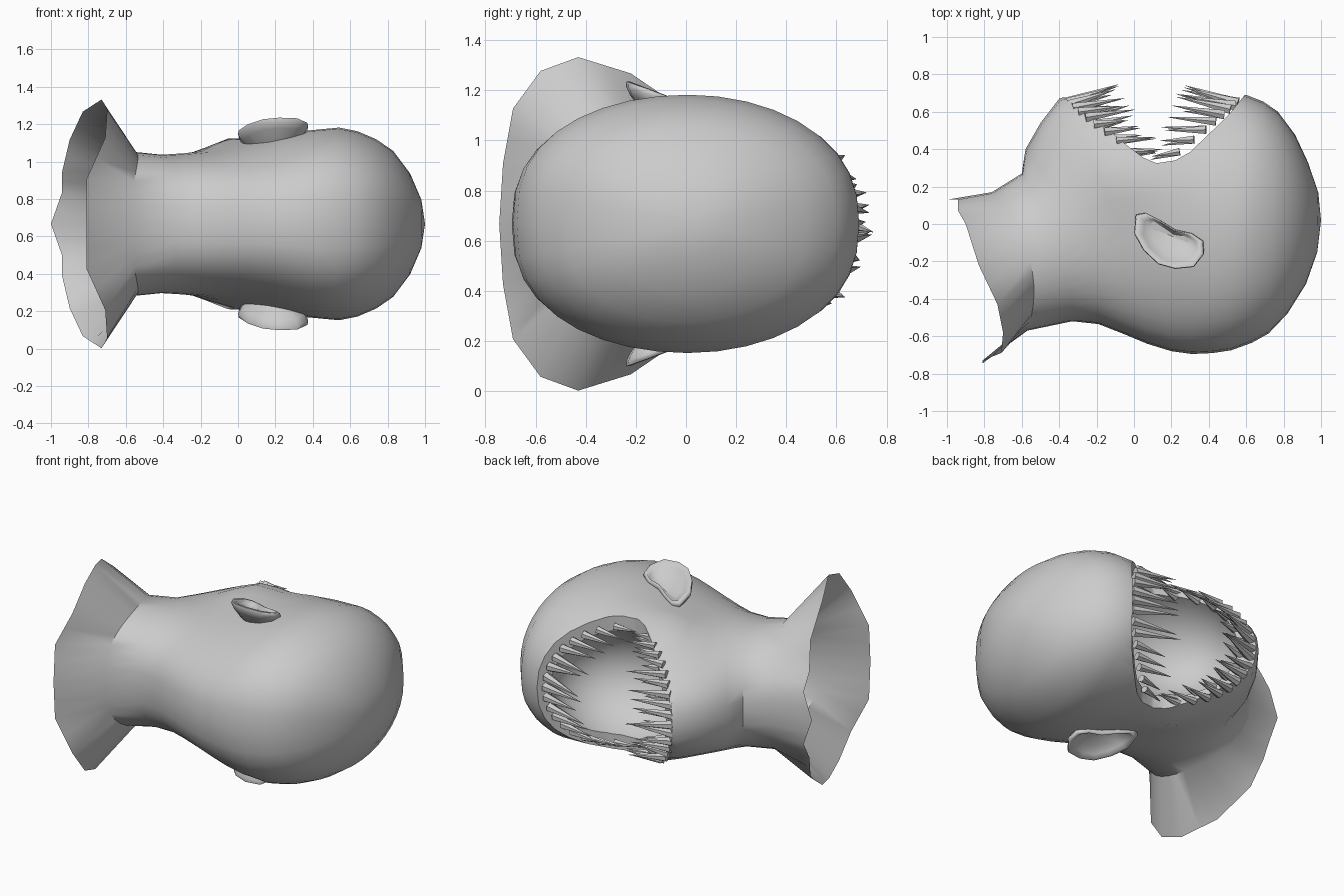
import bpy, bmesh, math, random
from mathutils import Vector, Matrix

if "Cube" in bpy.data.objects:
    bpy.data.objects.remove(bpy.data.objects["Cube"])

random.seed(4)
MID = 0.667          # height of the mirror plane
N = 18               # segments on each half ring

skin = bpy.data.materials.new("grey")
skin.diffuse_color = (0.6, 0.6, 0.6, 1)
skin.use_nodes = True
skin.node_tree.nodes["Principled BSDF"].inputs["Base Color"].default_value = skin.diffuse_color


def finish(bm, name, smooth=40):
    bmesh.ops.recalc_face_normals(bm, faces=bm.faces)
    me = bpy.data.meshes.new(name)
    bm.to_mesh(me)
    bm.free()
    me.materials.append(skin)
    ob = bpy.data.objects.new(name, me)
    bpy.context.collection.objects.link(ob)
    ob.location.z = MID
    bpy.ops.object.select_all(action='DESELECT')
    ob.select_set(True)
    bpy.context.view_layer.objects.active = ob
    bpy.ops.object.shade_smooth_by_angle(angle=math.radians(smooth))
    return ob


def bridge(bm, a, b):
    n = len(a)
    for i in range(n):
        bm.faces.new((a[i], a[(i + 1) % n], b[(i + 1) % n], b[i]))


def fan(bm, ring, co):
    c = bm.verts.new(co)
    for i in range(len(ring)):
        bm.faces.new((ring[i], ring[(i + 1) % len(ring)], c))


def full(half):
    """Mirror a half ring running from back to front."""
    return half + [Vector((p.x, p.y, -p.z)) for p in half[-2:0:-1]]


# flared ragged neck edge, from nape to throat
rim = [Vector(p) for p in (
    (-.81, -.745, 0), (-.81, -.73, .24), (-.71, -.69, .46), (-.70, -.58, .61),
    (-.73, -.43, .665), (-.83, -.22, .60), (-.90, 0, .45), (-.94, .07, .28),
    (-.94, .13, .17), (-1, .13, 0))]
half = [rim[0]]
for a, b in zip(rim, rim[1:]):
    half += [(a + b) / 2, b]
rings = [full(half)]

# head rings: back x, back y, front x, front y, side x, half width
for bx, by, fx, fy, mx, w in (
        (-.57, -.57, -.76, .17, -.555, .385), (-.33, -.52, -.60, .27, -.41, .37),
        (-.19, -.535, -.58, .40, -.28, .378), (-.05, -.59, -.50, .54, -.19, .387),
        (.07, -.64, -.40, .67, -.09, .405), (.20, -.68, -.25, .72, .03, .43),
        (.31, -.695, .10, .73, .20, .465), (.42, -.69, .42, .71, .38, .50),
        (.52, -.675, .60, .69, .54, .515), (.63, -.635, .69, .655, .64, .495),
        (.72, -.585, .77, .60, .74, .452), (.82, -.48, .86, .48, .83, .39),
        (.92, -.32, .93, .33, .92, .27), (.98, -.15, .985, .17, .98, .13)):
    half = []
    for i in range(N + 1):
        t = math.pi * i / N
        s, sn = (1 - math.cos(t)) / 2, max(0, math.sin(t))
        x = bx + (fx - bx) * s + (mx - (bx + fx) / 2) * sn ** 2
        y = by + (fy - by) * s
        # fuller at the back, with a swelling at the jaw corner
        z = w * sn ** (.76 if s < .5 else .86)
        z += .05 * math.exp(-(x + .03) ** 2 / .03 - (y - .28) ** 2 / .03)
        half.append(Vector((x, y, z if 0 < i < N else 0)))
    rings.append(full(half))

bm = bmesh.new()
loops = [[bm.verts.new(p) for p in r] for r in rings]
for a, b in zip(loops, loops[1:]):
    bridge(bm, a, b)
fan(bm, loops[-1], (1, .02, 0))
CAP = Vector((-.97, -.3, 0))
fan(bm, loops[0], CAP)               # temporary cap, removed after cutting
head = finish(bm, "head")

# mouth cutters: a rounded wedge across the face and a hollow behind it
bm = bmesh.new()
wedge = ((-.50, .78), (-.36, .665), (-.2, .56), (-.05, .43), (.05, .355), (.12, .325),
         (.22, .34), (.30, .385), (.42, .50), (.52, .60), (.60, .70), (.62, 1), (-.5, 1))
lo, hi = ([bm.verts.new((x, y, z)) for x, y in wedge] for z in (-.8, .8))
bridge(bm, lo, hi)
bm.faces.new(lo)
bm.faces.new(hi)
cut_wedge = finish(bm, "mouth_wedge_cutter")
bm = bmesh.new()
bmesh.ops.create_uvsphere(bm, u_segments=32, v_segments=18, radius=1,
                          matrix=Matrix.Translation((.13, .42, 0)) @ Matrix.Diagonal((.48, .40, .355, 1)))
cut_hollow = finish(bm, "mouth_hollow_cutter")

for c in (cut_wedge, cut_hollow):
    m = head.modifiers.new("cut", 'BOOLEAN')
    m.operation, m.solver, m.object = 'DIFFERENCE', 'EXACT', c
bpy.context.view_layer.update()
cut = bpy.data.meshes.new_from_object(head.evaluated_get(bpy.context.evaluated_depsgraph_get()))
head.modifiers.clear()
bm = bmesh.new()
bm.from_mesh(cut)
bmesh.ops.delete(bm, geom=[v for v in bm.verts if (v.co - CAP).length < .01], context='VERTS')
bpy.data.objects.remove(head)
for c in (cut_wedge, cut_hollow):
    bpy.data.objects.remove(c)
finish(bm, "head", 55)

# ears: thin tilted shells with a rolled edge and a shallow bowl
outline = [Vector(p) for p in (
    (.01, .05), (0, -.05), (.05, -.14), (.13, -.215), (.22, -.24), (.32, -.23), (.375, -.16),
    (.37, -.09), (.31, -.05), (.22, -.03), (.14, .02), (.06, .06))]
centre = Vector((.2, -.09))
for side, name in ((1, "left_ear"), (-1, "right_ear")):
    bm = bmesh.new()
    prev = None
    # scale of the outline and offset below the tilted rim
    for k, drop in ((.5, .11), (.88, .055), (1, .025), (.98, .005), (.88, 0), (.76, .015), (.5, .035)):
        ring = []
        for p in outline:
            q = centre + (p - centre) * k
            z = .47 + (.05 - p.y) * .36 * (.4 + .6 * k) - drop
            ring.append(bm.verts.new((q.x, q.y, z * side)))
        if prev:
            bridge(bm, prev, ring)
        prev = ring
    fan(bm, prev, (.2, -.09, .475 * side))
    finish(bm, name, 80)


# teeth: slim spikes set along the curved lips
def tooth(bm, base, tip, r):
    d = tip - base
    rot = d.to_track_quat('Z', 'Y').to_matrix().to_4x4()
    bmesh.ops.create_cone(bm, segments=6, radius1=r, radius2=.001, depth=d.length, cap_ends=True,
                          matrix=Matrix.Translation((base + tip) / 2) @ rot)


def tooth_row(name, count, upper, inset, size):
    bm = bmesh.new()
    for i in range(count):
        phi = math.radians(-80 + 160 * i / (count - 1))
        c = math.cos(phi)
        y = .30 + (.36 - inset) * c ** .75
        z = (.385 - inset) * math.sin(phi)
        x = .17 + (y - .36) * 1.2 if upper else .10 - (y - .33) * 1.32
        length = size * (.5 + .5 * c) * random.uniform(.75, 1.1)
        run = -1 if upper else 1
        rise = -.3 + .6 * c if upper else .05 + .2 * c
        base = Vector((x - run * .03, y - .01, z))
        tip = base + Vector((run * 1.0, rise + random.uniform(-.1, .1),
                             random.uniform(-.12, .12))) * (length + .03)
        tooth(bm, base, tip, .014 + .016 * (.5 + .5 * c))
    finish(bm, name, 50)


tooth_row("upper_teeth", 17, True, 0, .26)
tooth_row("lower_teeth", 19, False, 0, .25)
tooth_row("lower_inner_teeth", 12, False, .035, .16)
